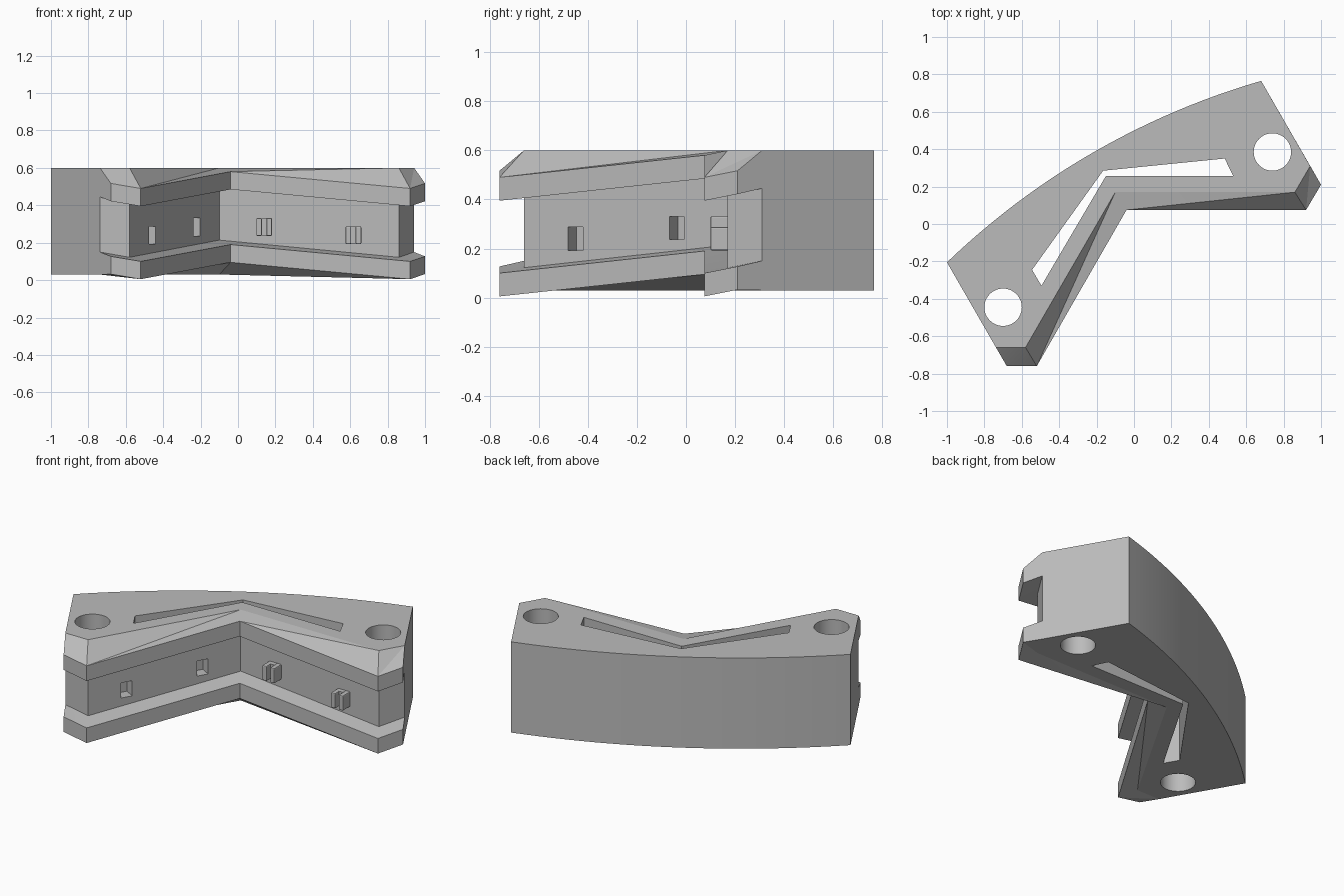
import bpy, bmesh, math
from mathutils import Vector, Matrix

cube = bpy.data.objects.get("Cube")
if cube:
    bpy.data.objects.remove(cube)

grey = bpy.data.materials.new("plain grey")
grey.use_nodes = True
grey.diffuse_color = (0.5, 0.5, 0.5, 1)
grey.node_tree.nodes["Principled BSDF"].inputs["Base Color"].default_value = (0.5, 0.5, 0.5, 1)

TOP, BOTTOM = 0.6, 0.03


def make(name, bm):
    bmesh.ops.recalc_face_normals(bm, faces=bm.faces)
    mesh = bpy.data.meshes.new(name)
    bm.to_mesh(mesh)
    bm.free()
    mesh.materials.append(grey)
    obj = bpy.data.objects.new(name, mesh)
    bpy.context.collection.objects.link(obj)
    return obj


def prism(name, points, low, high):
    bm = bmesh.new()
    face = bm.faces.new([bm.verts.new((x, y, low)) for x, y in points])
    up = bmesh.ops.extrude_face_region(bm, geom=[face])["geom"]
    bmesh.ops.translate(bm, vec=(0, 0, high - low),
                        verts=[v for v in up if isinstance(v, bmesh.types.BMVert)])
    return make(name, bm)


def box(name, along, angle, z, size, depth_centre):
    # Box placed on a recessed wall, measured from the inner corner
    turn = Matrix.Rotation(angle, 4, 'Z')
    spot = Matrix.Translation((-0.10, 0.17, z)) @ turn @ Matrix.Translation((along, depth_centre, 0))
    bm = bmesh.new()
    bmesh.ops.create_cube(bm, size=1, matrix=spot @ Matrix.Diagonal((*size, 1)))
    return make(name, bm)


def cut(target, cutter):
    cutter.hide_render = True
    mod = target.modifiers.new("cut", 'BOOLEAN')
    mod.operation, mod.solver, mod.object = 'DIFFERENCE', 'EXACT', cutter
    bpy.context.view_layer.objects.active = target
    bpy.ops.object.modifier_apply(modifier=mod.name)
    bpy.data.objects.remove(cutter)


# Grooved front: one cross-section at each bend of the angled face
outer = [(1.0, 0.21), (0.92, 0.075), (-0.04, 0.075), (-0.52, -0.76), (-0.68, -0.76)]
inner = [(0.942, 0.31), (0.86, 0.17), (-0.10, 0.17), (-0.58, -0.66), (-0.738, -0.66)]
outer_rise = [0.027, 0, 0.09, 0, 0.027]
inner_rise = [0.05, 0.022, 0.114, 0.022, 0.05]

bm = bmesh.new()
sections = []
for o, i, ro, ri in zip(outer, inner, outer_rise, inner_rise):
    profile = [(i, TOP), (o, 0.49 + ro), (o, 0.395 + ro), (i, 0.395 + ri),
               (i, 0.10 + ri), (o, 0.10 + ro), (o, 0.005 + ro), (i, BOTTOM)]
    sections.append([bm.verts.new((*p, z)) for p, z in profile])
for a, b in zip(sections, sections[1:]):
    for j in range(7):
        bm.faces.new((a[j], b[j], b[j + 1]))
        bm.faces.new((a[j], b[j + 1], a[j + 1]))

# Curved back wall as a shallow arc, running from the right end to the left
start, end = Vector((-1.0, -0.205)), Vector((0.68, 0.765))
half, sag, steps = (end - start).length / 2, 0.118, 24
radius = (half ** 2 + sag ** 2) / (2 * sag)
axis = (end - start).normalized()
centre = (start + end) / 2 - Vector((-axis.y, axis.x)) * (radius - sag)
spread, middle = math.asin(half / radius), math.atan2(axis.x, -axis.y)
back = []
for k in range(steps + 1):
    a = middle + spread * (1 - 2 * k / steps)
    p = centre + radius * Vector((math.cos(a), math.sin(a)))
    back.append((p.x, p.y))
high = [bm.verts.new((*p, TOP)) for p in back]
low = [bm.verts.new((*p, BOTTOM)) for p in back]
for k in range(steps):
    bm.faces.new((high[k], high[k + 1], low[k + 1], low[k]))

# Flat ends, top and underside
bm.faces.new(sections[-1] + [low[0], high[0]])
bm.faces.new(sections[0] + [low[-1], high[-1]])
bm.faces.new([s[0] for s in sections] + high)
bm.faces.new([s[7] for s in sections] + low)
body = make("corner_block", bm)

# Bolt holes and the bent slot, all straight through
for x, y in ((0.74, 0.385), (-0.70, -0.445)):
    ring = [(x + 0.1 * math.cos(math.tau * k / 48), y + 0.1 * math.sin(math.tau * k / 48))
            for k in range(48)]
    cut(body, prism("hole_cutter", ring, -0.5, 1))
slot = [(-0.165, 0.285), (-0.545, -0.245), (-0.495, -0.33), (-0.15, 0.257),
        (0.53, 0.257), (0.485, 0.35)]
cut(body, prism("slot_cutter", slot, -0.5, 1))

# Sockets on one arm, split pegs on the other
left_arm = math.radians(240)
for n, (along, z) in enumerate(((0.24, 0.284), (0.717, 0.24)), 1):
    cut(body, box("socket_cutter", along, left_arm, z, (0.07, 0.14, 0.095), 0.0))
    for side in (-1, 1):
        prong = box(f"peg_{n}_prong", along + side * 0.027, 0, z, (0.03, 0.09, 0.095), -0.025)
        bevel = prong.modifiers.new("rounding", 'BEVEL')
        bevel.width, bevel.segments = 0.006, 2
    box(f"peg_{n}_web", along, 0, z, (0.03, 0.04, 0.095), -0.01)

# Smooth only the gently curved walls
bpy.ops.object.select_all(action='DESELECT')
body.select_set(True)
bpy.context.view_layer.objects.active = body
bpy.ops.object.shade_smooth_by_angle(angle=math.radians(9))
